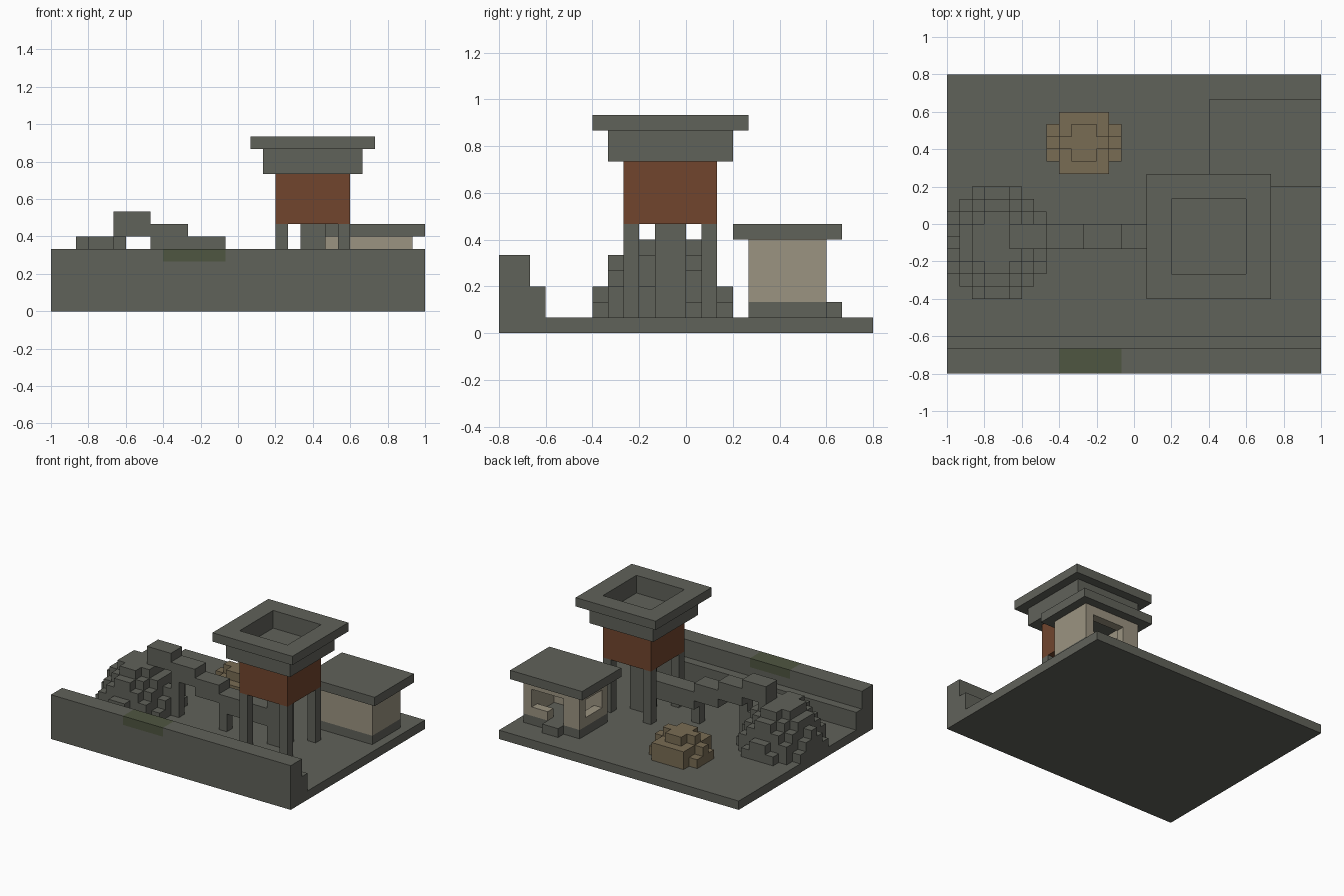
import bpy, bmesh, math

U = 1 / 15  # one block

if "Cube" in bpy.data.objects:
    bpy.data.objects.remove(bpy.data.objects["Cube"], do_unlink=True)


def material(name, rgb):
    m = bpy.data.materials.new(name)
    m.use_nodes = True
    color = (*rgb, 1)
    m.diffuse_color = color
    bsdf = m.node_tree.nodes["Principled BSDF"]
    bsdf.inputs["Base Color"].default_value = color
    bsdf.inputs["Roughness"].default_value = 0.9
    return m


STONE = material("grey stone", (0.118, 0.122, 0.102))
RUST = material("rust red", (0.165, 0.06, 0.027))
PLASTER = material("pale plaster", (0.33, 0.295, 0.22))
STRAW = material("dry straw", (0.19, 0.15, 0.088))
MOSS = material("moss green", (0.078, 0.092, 0.053))


def blocks(name, mat, boxes):
    """One object from boxes given as x, y and z ranges in blocks."""
    bm = bmesh.new()
    for xs, ys, zs in boxes:
        v = bmesh.ops.create_cube(bm, size=1)["verts"]
        for p in v:
            p.co = [(r[0] if c < 0 else r[1]) * U for c, r in zip(p.co, (xs, ys, zs))]
    me = bpy.data.meshes.new(name)
    bm.to_mesh(me)
    bm.free()
    me.materials.append(mat)
    ob = bpy.data.objects.new(name, me)
    bpy.context.collection.objects.link(ob)
    return ob


def ring(xs, ys, zs, t):
    """Four walls of thickness t around a hollow."""
    (a, b), (c, d) = xs, ys
    return [(xs, (c, c + t), zs), (xs, (d - t, d), zs),
            ((a, a + t), (c + t, d - t), zs), ((b - t, b), (c + t, d - t), zs)]


# Ground and front wall with a mossy section
blocks("ground", STONE, [((-15, 15), (-12, 12), (0, 1))])
blocks("front_wall", STONE, [
    ((-15, 15), (-12, -10), (1, 4)),
    ((-15, -6), (-12, -10), (4, 5)),
    ((-1, 15), (-12, -10), (4, 5)),
    ((-15, 15), (-10, -9), (1, 3))])
blocks("moss_patch", MOSS, [((-6, -1), (-12, -10), (4, 5))])

# Water tower
blocks("tower_legs", STONE, [((x, x + 1), (y, y + 1), (1, 7))
                             for x in (3, 8) for y in (-4, 1)])
blocks("tower_pipe", STONE, [((5, 7), (-2, 0), (1, 7))])
blocks("tower_tank", RUST, [((3, 9), (-4, 2), (7, 11))])
blocks("tower_collar", STONE,
       [((2, 10), (-5, 3), (11, 12))] + ring((2, 10), (-5, 3), (12, 13), 1))
blocks("tower_rim", STONE, ring((1, 11), (-6, 4), (13, 14), 2))

# Stepped conduit from the mound to the tower
blocks("conduit", STONE, [
    ((-10, -7), (-2, 0), (6, 8)),
    ((-7, -4), (-2, 0), (5, 7)),
    ((-4, -1), (-2, 0), (4, 6)),
    ((-1, 5), (-2, 0), (3, 5))])
blocks("conduit_posts", STONE, [
    ((-7, -6), (-2, -1), (1, 5)),
    ((-1, 0), (-2, -1), (1, 3))])

# Rounded rubble mound made of columns
columns = []
for x in range(-15, -7):
    for y in range(-6, 3):
        q = 1 - ((x + 11.5) / 4) ** 2 - ((y + 2) / 4.5) ** 2
        if q > 0:
            h = max(1, round(5.2 * math.sqrt(q)))
            columns.append(((x, x + 1), (y, y + 1), (1, 1 + h)))
blocks("rubble_mound", STONE, columns)

# Hay pile
blocks("hay_pile", STRAW, [
    ((-6, -2), (4, 9), (1, 3)),
    ((-7, -1), (5, 8), (1, 2)),
    ((-7, -1), (6, 7), (2, 3)),
    ((-5, -3), (5, 8), (3, 4)),
    ((-6, -2), (6, 7), (3, 4))])

# Hut: floor and step, walls with a doorway and side window, flat roof
blocks("hut_floor", STONE, [((7, 14), (4, 9), (1, 2)), ((9, 11), (9, 10), (1, 2))])
blocks("hut_walls", PLASTER, [
    ((7, 14), (4, 5), (2, 6)),
    ((13, 14), (5, 9), (2, 6)),
    ((7, 9), (8, 9), (2, 6)),
    ((9, 13), (8, 9), (5, 6)),
    ((11, 13), (8, 9), (2, 3)),
    ((7, 8), (5, 8), (2, 3)),
    ((7, 8), (5, 8), (5, 6))])
blocks("hut_roof", STONE, [((6, 15), (3, 10), (6, 7))])
